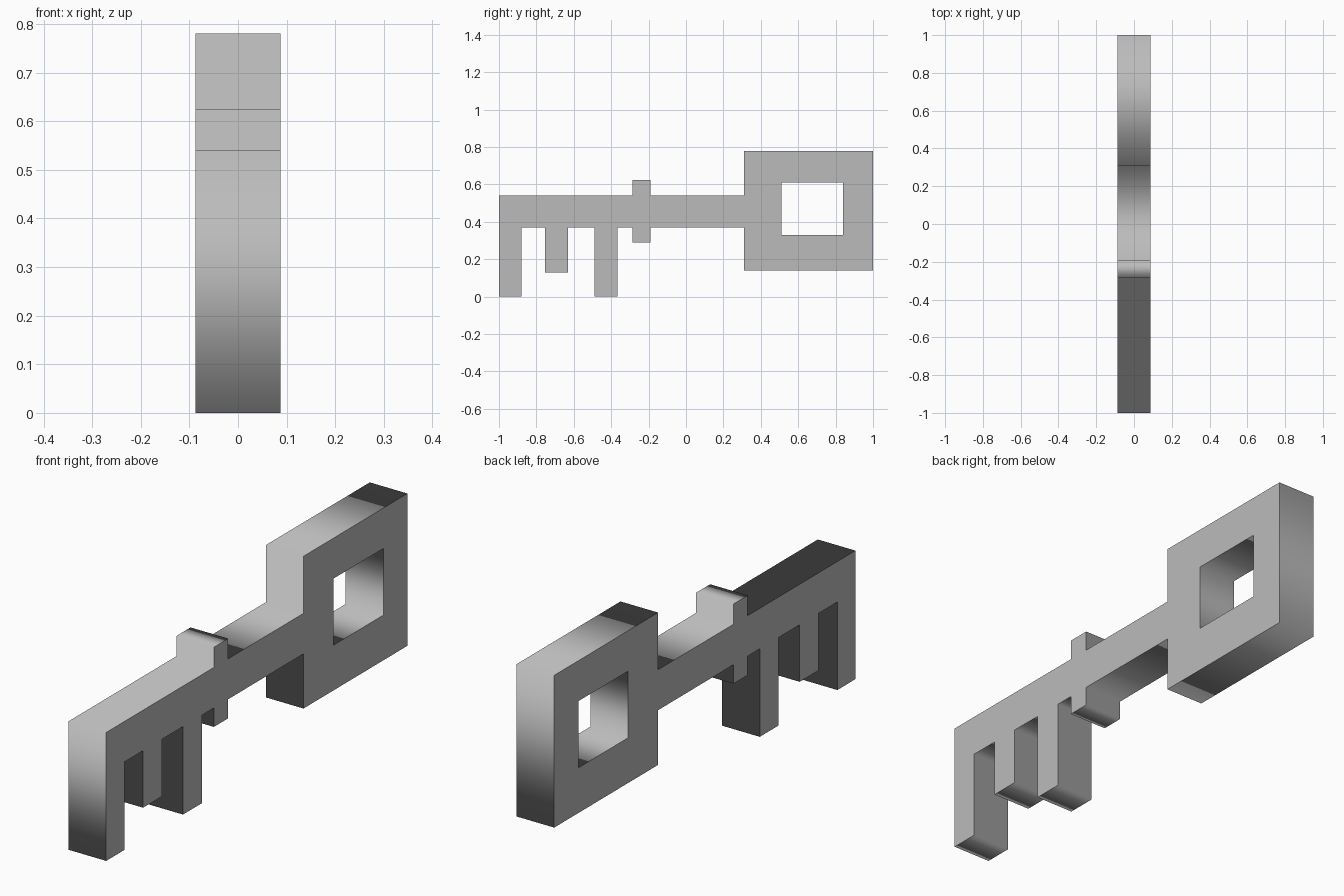
import bpy

cube = bpy.data.objects.get("Cube")
if cube:
    bpy.data.objects.remove(cube, do_unlink=True)

HALF_WIDTH = 0.0875
SHAFT_TOP, SHAFT_BOTTOM = 0.54, 0.37

grey = bpy.data.materials.new("grey")
grey.use_nodes = True
colour = (0.5, 0.5, 0.5, 1)
grey.diffuse_color = colour
grey.node_tree.nodes["Principled BSDF"].inputs["Base Color"].default_value = colour


def rectangle(y0, y1, z0, z1):
    return [(y0, z0), (y1, z0), (y1, z1), (y0, z1)]


def extruded_plate(name, outlines):
    """Fill side outlines (y, z), with inner ones as holes, and extrude along x."""
    curve = bpy.data.curves.new(name, "CURVE")
    curve.dimensions = "2D"
    curve.fill_mode = "BOTH"
    curve.extrude = HALF_WIDTH
    for outline in outlines:
        spline = curve.splines.new("POLY")
        spline.points.add(len(outline) - 1)
        for point, (y, z) in zip(spline.points, outline):
            point.co = (y, z, 0, 1)
        spline.use_cyclic_u = True
    curve.materials.append(grey)
    obj = bpy.data.objects.new(name, curve)
    # Stand the flat profile up so that its local x, y become world y, z
    obj.rotation_euler = (1.570796, 0, 1.570796)
    bpy.context.collection.objects.link(obj)
    bpy.ops.object.select_all(action="DESELECT")
    obj.select_set(True)
    bpy.context.view_layer.objects.active = obj
    bpy.ops.object.convert(target="MESH")


# Underside features of the shaft: start, end, lowest height
teeth = [(-1.0, -0.88, 0.0), (-0.755, -0.63, 0.13),
         (-0.49, -0.365, 0.0), (-0.285, -0.19, 0.29)]
collar_start, collar_end, collar_top = -0.285, -0.19, 0.625
bow_start, bow_end, bow_bottom, bow_top = 0.31, 1.0, 0.14, 0.78

# One continuous outline: teeth, bow, then back along the top of the shaft
outline = []
for start, end, low in teeth:
    outline += [(start, SHAFT_BOTTOM), (start, low), (end, low), (end, SHAFT_BOTTOM)]
outline = outline[1:]
outline += [(bow_start, SHAFT_BOTTOM), (bow_start, bow_bottom), (bow_end, bow_bottom),
            (bow_end, bow_top), (bow_start, bow_top), (bow_start, SHAFT_TOP)]
outline += [(collar_end, SHAFT_TOP), (collar_end, collar_top),
            (collar_start, collar_top), (collar_start, SHAFT_TOP), (-1.0, SHAFT_TOP)]

# Square hole through the bow
bow_hole = rectangle(0.51, 0.84, 0.33, 0.61)

extruded_plate("key", [outline, bow_hole])
